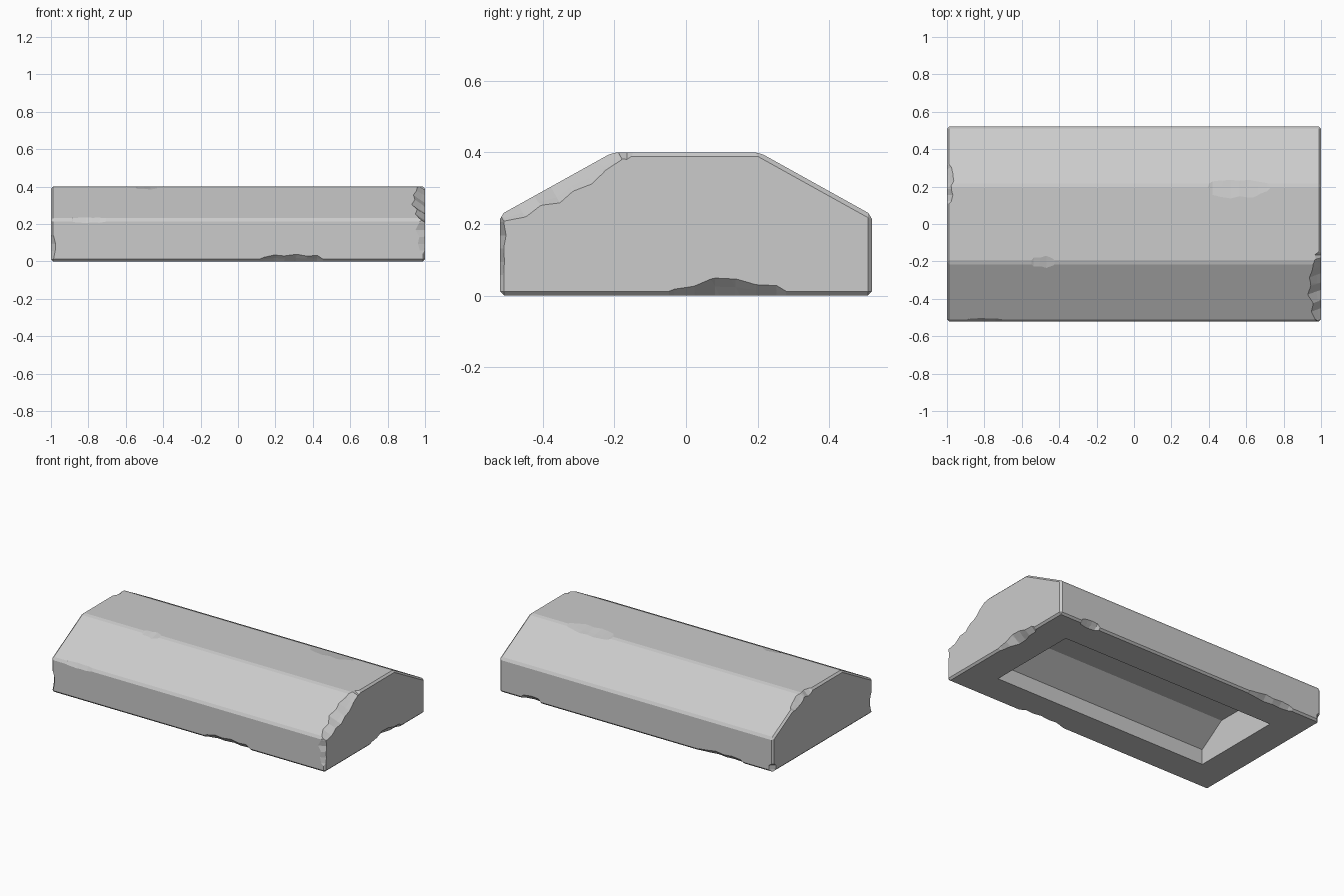
import bpy, bmesh, math, random
from mathutils import Vector

random.seed(4)
old = bpy.data.objects.get("Cube")
if old:
    bpy.data.objects.remove(old, do_unlink=True)

stone = bpy.data.materials.new("grey_stone")
stone.use_nodes = True
GREY = (0.6, 0.6, 0.6, 1)
stone.diffuse_color = GREY
stone.node_tree.nodes["Principled BSDF"].inputs["Base Color"].default_value = GREY


def loft(name, rings):
    """Solid skinned through a list of closed rings, capped at both ends."""
    bm = bmesh.new()
    loops = [[bm.verts.new(p) for p in ring] for ring in rings]
    n = len(loops[0])
    for a, b in zip(loops, loops[1:]):
        for i in range(n):
            j = (i + 1) % n
            bm.faces.new((a[i], a[j], b[j], b[i]))
    bm.faces.new(loops[0])
    bm.faces.new(loops[-1])
    bmesh.ops.recalc_face_normals(bm, faces=bm.faces)
    mesh = bpy.data.meshes.new(name)
    bm.to_mesh(mesh)
    bm.free()
    mesh.materials.append(stone)
    obj = bpy.data.objects.new(name, mesh)
    bpy.context.collection.objects.link(obj)
    return obj


def prism(name, half_profile, half_x):
    """Mirror a half outline (y, z) and extrude it along x."""
    outline = half_profile + [(-y, z) for y, z in reversed(half_profile)]
    return loft(name, [[(x, y, z) for y, z in outline] for x in (-half_x, half_x)])


def apply(obj, mod):
    bpy.context.view_layer.objects.active = obj
    bpy.ops.object.modifier_apply(modifier=mod.name)


def carve(obj, cutter):
    mod = obj.modifiers.new("carve", 'BOOLEAN')
    mod.operation = 'DIFFERENCE'
    mod.solver = 'EXACT'
    mod.object = cutter
    apply(obj, mod)
    bpy.data.objects.remove(cutter, do_unlink=True)


def chip(obj, a, b, out, depth, steps=7):
    """Break a ragged flake off the edge running from a to b."""
    a, b, out = Vector(a), Vector(b), Vector(out).normalized()
    side = (b - a).cross(out).normalized()
    rings = []
    for i in range(steps + 1):
        s = i / steps
        mid = a.lerp(b, s)
        h = depth * math.sqrt(max(0, math.sin(math.pi * s))) * random.uniform(0.65, 1.05)
        if i in (0, steps):
            h = -0.004
        floor = [mid + side * w - out * (h * random.uniform(0.85, 1.1))
                 for w in (-0.15, 0, 0.15)]
        roof = [mid + side * w + out * 0.08 for w in (0.15, -0.15)]
        rings.append(floor + roof)
    cutter = loft("chip_cutter", rings)
    bm = bmesh.new()
    bm.from_mesh(cutter.data)
    bmesh.ops.triangulate(bm, faces=bm.faces)
    bm.to_mesh(cutter.data)
    bm.free()
    carve(obj, cutter)


# Outer slab with narrow chamfers
Y, KNEE, RIDGE, TOP = 0.52, 0.225, 0.205, 0.4
slab = prism("stone_slab", [(Y, 0), (Y, KNEE), (RIDGE, TOP)], 1)
bevel = slab.modifiers.new("chamfer", 'BEVEL')
bevel.width = 0.012
bevel.segments = 1
bevel.limit_method = 'ANGLE'
bevel.angle_limit = math.radians(15)
apply(slab, bevel)

# Hollow underside
carve(slab, prism("hollow_cutter", [(0.31, -0.05), (0.31, 0.1), (0.134, 0.22)], 0.785))

# Large break on the front slope of the +x end
chip(slab, (1, -0.56, 0.203), (1, -0.15, 0.431), (0.6, -0.39, 0.7), 0.042, 9)
chip(slab, (1, -0.27, TOP), (1, -0.13, TOP), (0.5, 0, 0.85), 0.022, 4)
chip(slab, (1, -Y, 0.02), (1, -Y, 0.28), (0.35, -1, 0), 0.016)

# Breaks along the bottom edges
chip(slab, (0.08, -Y, 0), (0.48, -Y, 0), (0, -1, -1), 0.034)
chip(slab, (1, -0.09, 0), (1, 0.31, 0), (1, 0, -1), 0.032)
chip(slab, (0.68, Y, 0), (0.86, Y, 0), (0, 1, -1), 0.026, 5)
chip(slab, (-0.82, Y, 0), (-0.4, Y, 0), (0, 1, -1), 0.024)

# Breaks on the -x corners
chip(slab, (-1, -Y, -0.02), (-1, -Y, 0.17), (-1, -0.8, 0), 0.021, 5)
chip(slab, (-1, Y, -0.04), (-1, Y, 0.07), (-1, 1, 0), 0.028, 4)
chip(slab, (-1, 0.09, TOP), (-1, 0.25, TOP), (-0.7, 0, 0.7), 0.024, 5)
chip(slab, (-1, 0.16, 0.425), (-1, 0.34, 0.325), (-0.7, 0.35, 0.6), 0.026, 5)

# Shallow flakes along the long ridges
chip(slab, (-0.92, -Y, KNEE), (-0.67, -Y, KNEE), (0, -0.85, 0.5), 0.012)
chip(slab, (-0.57, -RIDGE, TOP), (-0.4, -RIDGE, TOP), (0, -0.25, 0.97), 0.009, 5)
chip(slab, (0.37, RIDGE, TOP), (0.76, RIDGE, TOP), (0, 0.17, 0.98), 0.014, 8)
